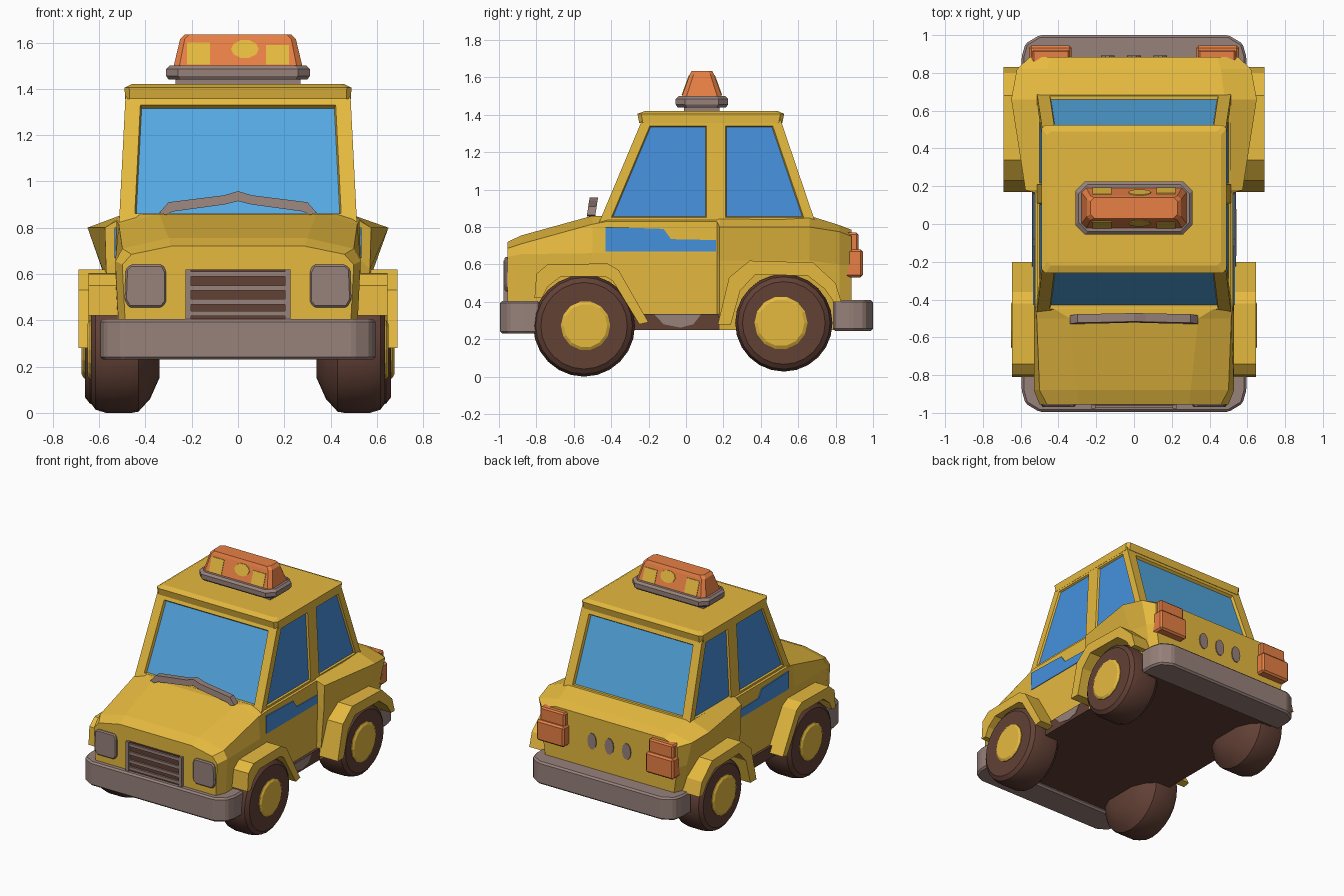
import bpy, bmesh, math

if "Cube" in bpy.data.objects:
    bpy.data.objects.remove(bpy.data.objects["Cube"])


def material(name, rgb):
    m = bpy.data.materials.new(name)
    m.diffuse_color = (*rgb, 1)
    m.use_nodes = True
    m.node_tree.nodes["Principled BSDF"].inputs["Base Color"].default_value = m.diffuse_color
    return m


YELLOW = material("taxi yellow", (0.79, 0.49, 0.05))
GLASS = material("screen blue", (0.09, 0.39, 0.76))
BLUE = material("side blue", (0.06, 0.28, 0.72))
GREY = material("warm grey", (0.31, 0.22, 0.195))
BROWN = material("dark brown", (0.122, 0.052, 0.036))
ORANGE = material("lamp orange", (0.82, 0.22, 0.06))


def finish(name, bm, mats, smooth=False):
    me = bpy.data.meshes.new(name)
    bm.to_mesh(me)
    bm.free()
    for m in mats:
        me.materials.append(m)
    ob = bpy.data.objects.new(name, me)
    bpy.context.collection.objects.link(ob)
    if smooth:
        bpy.ops.object.select_all(action='DESELECT')
        ob.select_set(True)
        bpy.context.view_layer.objects.active = ob
        bpy.ops.object.shade_smooth_by_angle(angle=math.radians(35))
    return ob


def loft_bm(rings, bevel=0.0):
    """Skin a list of equal point rings and cap both ends."""
    bm = bmesh.new()
    vs = [[bm.verts.new(p) for p in r] for r in rings]
    n = len(rings[0])
    for a, b in zip(vs, vs[1:]):
        for i in range(n):
            j = (i + 1) % n
            bm.faces.new((a[i], a[j], b[j], b[i]))
    bm.faces.new(vs[0])
    bm.faces.new(vs[-1])
    bmesh.ops.recalc_face_normals(bm, faces=bm.faces[:])
    if bevel:
        bmesh.ops.bevel(bm, geom=bm.edges[:], offset=bevel, segments=1,
                        affect='EDGES', profile=0.5)
    return bm


def loft(name, rings, mat, bevel=0.0, smooth=False):
    return finish(name, loft_bm(rings, bevel), [mat], smooth)


def prism(name, pts, axis, a, b, mat, bevel=0.0):
    """Extrude a 2D outline along an axis from a to b."""
    put = {'x': lambda t, p: (t, p[0], p[1]), 'y': lambda t, p: (p[0], t, p[1]),
           'z': lambda t, p: (p[0], p[1], t)}[axis]
    return loft(name, [[put(t, p) for p in pts] for t in (a, b)], mat, bevel)


def rect(x0, x1, y0, y1):
    return [(x0, y0), (x1, y0), (x1, y1), (x0, y1)]


def octo(hx, y0, y1, c, z):
    """Rectangle ring with cut corners at height z."""
    half = [(hx - c, y0), (hx, y0 + c), (hx, y1 - c), (hx - c, y1)]
    return [(x, y, z) for x, y in half] + [(-x, y, z) for x, y in reversed(half)]


def oval(cx, cz, rx, rz, n=10):
    return [(cx + rx * math.cos(i * math.tau / n), cz + rz * math.sin(i * math.tau / n))
            for i in range(n)]


# lower body: cross-sections along y (floor, waist, shoulder, top)
sections = [
    (-0.955, [(0.48, 0.25), (0.50, 0.64), (0.46, 0.685), (0.29, 0.72)]),
    (-0.88, [(0.51, 0.25), (0.53, 0.655), (0.50, 0.71), (0.30, 0.755)]),
    (-0.50, [(0.52, 0.25), (0.53, 0.66), (0.515, 0.815), (0.34, 0.86)]),
    (-0.42, [(0.52, 0.25), (0.53, 0.66), (0.525, 0.83), (0.47, 0.86)]),
    (0.165, [(0.52, 0.25), (0.53, 0.66), (0.525, 0.83), (0.47, 0.86)]),
    (0.18, [(0.54, 0.25), (0.57, 0.62), (0.575, 0.80), (0.49, 0.86)]),
    (0.66, [(0.54, 0.25), (0.585, 0.62), (0.65, 0.80), (0.48, 0.86)]),
    (0.82, [(0.53, 0.25), (0.58, 0.60), (0.62, 0.775), (0.46, 0.81)]),
    (0.885, [(0.50, 0.25), (0.55, 0.60), (0.55, 0.75), (0.44, 0.785)]),
]
bm = loft_bm([[(x, y, z) for x, z in pts] + [(-x, y, z) for x, z in reversed(pts)]
              for y, pts in sections])
for f in bm.faces:
    f.material_index = 1 if f.normal.z < -0.7 else 0
finish("lower_body", bm, [YELLOW, BROWN])

# cabin with framed, recessed windows
cabin = []
for z, hx, y0, y1 in ((0.80, 0.515, -0.475, 0.70), (1.39, 0.485, -0.227, 0.50)):
    cabin.append([(-hx, y0, z), (hx, y0, z), (hx, 0.16, z),
                  (hx, y1, z), (-hx, y1, z), (-hx, 0.16, z)])
bm = loft_bm(cabin)
for f in [f for f in bm.faces if abs(f.normal.z) < 0.9]:
    side = abs(f.normal.x) > 0.7
    bmesh.ops.inset_individual(bm, faces=[f], thickness=0.05 if side else 0.066,
                               depth=0, use_even_offset=True)
    bmesh.ops.inset_individual(bm, faces=[f], thickness=0.006,
                               depth=-0.012 if side else -0.02, use_even_offset=True)
    f.material_index = 2 if side else 1
finish("cabin", bm, [YELLOW, GLASS, BLUE])

# roof
loft("roof", [octo(0.488, -0.25, 0.515, 0.02, 1.355), octo(0.49, -0.26, 0.525, 0.02, 1.405),
              octo(0.46, -0.22, 0.49, 0.02, 1.42)], YELLOW)

# roof sign
prism("sign_neck", rect(-0.27, 0.27, -0.01, 0.18), 'z', 1.40, 1.45, GREY)
loft("sign_base", [octo(0.30, -0.045, 0.215, 0.05, 1.44), octo(0.31, -0.055, 0.225, 0.05, 1.455),
                   octo(0.31, -0.055, 0.225, 0.05, 1.485), octo(0.295, -0.04, 0.21, 0.05, 1.50)], GREY)
loft("sign_lamp", [octo(0.28, -0.025, 0.195, 0.025, 1.49), octo(0.25, 0.02, 0.15, 0.02, 1.615),
                   octo(0.23, 0.03, 0.14, 0.02, 1.635)], ORANGE)
patches = [rect(-0.22, -0.12, 1.505, 1.60), oval(0.03, 1.572, 0.06, 0.04), rect(0.12, 0.22, 1.505, 1.59)]
for s in (-1, 1):
    for pts in patches:
        rings = [[(x, 0.085 + s * (0.11 - (z - 1.49) * 0.36 + d), z) for x, z in pts]
                 for d in (-0.003, 0.004)]
        loft("sign_patch", rings, YELLOW)

# bumpers
bumper = [(0.50, 0.995), (0.575, 0.95), (0.595, 0.88), (0.595, 0.78)]
bumper += [(-x, y) for x, y in reversed(bumper)]
prism("front_bumper", [(x, -y) for x, y in bumper], 'z', 0.23, 0.405, GREY, 0.012)
prism("rear_bumper", [(x, y + 0.005) for x, y in bumper], 'z', 0.245, 0.41, GREY, 0.012)

# grille
prism("grille_panel", rect(-0.22, 0.22, 0.40, 0.62), 'y', -0.962, -0.953, BROWN)
for z in (0.43, 0.48, 0.54, 0.60):
    prism("grille_slat", rect(-0.22, 0.22, z - 0.011, z + 0.011), 'y', -0.975, -0.955, GREY)
for x in (-0.215, 0.215):
    prism("grille_post", rect(x - 0.012, x + 0.012, 0.40, 0.62), 'y', -0.977, -0.955, GREY)

# wiper
arc = [(0.34, 0.865), (0.30, 0.91), (0.06, 0.94), (0, 0.958)]
under = [(0, 0.915), (0.06, 0.90), (0.28, 0.87), (0.31, 0.855)]
outline = arc + [(-x, z) for x, z in reversed(arc[:-1])] + [(-x, z) for x, z in reversed(under)] + under[1:]
loft("wiper", [[(x, y + (z - 0.86) * 0.15, z) for x, z in outline] for y in (-0.53, -0.485)], GREY)

# rear vents
for x in (-0.14, 0, 0.14):
    prism("rear_vent", oval(x, 0.61, 0.036, 0.06), 'y', 0.88, 0.892, GREY)


def ring(x, y, z, r, n):
    return [(x, y + r * math.cos(i * math.tau / n), z + r * math.sin(i * math.tau / n)) for i in range(n)]


front_arch = [(-0.81, 0.42), (-0.80, 0.55), (-0.74, 0.60), (-0.42, 0.605), (-0.36, 0.57), (-0.20, 0.29),
              (-0.25, 0.28), (-0.39, 0.51), (-0.43, 0.535), (-0.67, 0.535), (-0.74, 0.48), (-0.77, 0.42)]
rear_arch = [(0.83, 0.40), (0.80, 0.50), (0.68, 0.61), (0.34, 0.62), (0.23, 0.53), (0.17, 0.28),
             (0.24, 0.28), (0.29, 0.46), (0.37, 0.545), (0.65, 0.54), (0.74, 0.47), (0.79, 0.40)]
stripe = [(-0.43, 0.67), (0.16, 0.67), (0.16, 0.73), (-0.08, 0.735), (-0.12, 0.79), (-0.43, 0.80)]
tyre = [(0.36, 0.45), (0.40, 0.78), (0.45, 0.98), (0.48, 1), (0.59, 1), (0.635, 0.95), (0.655, 0.85)]

# paired side parts
for s in (-1, 1):
    prism("front_arch", front_arch, 'x', s * 0.48, s * 0.645, YELLOW)
    prism("rear_arch", rear_arch, 'x', s * 0.50, s * 0.69, YELLOW)
    prism("door_stripe", stripe, 'x', s * 0.525, s * 0.534, BLUE)
    prism("sill", rect(-0.30, 0.30, 0.25, 0.335), 'x', s * 0.45, s * 0.54, BROWN)
    for part, y, z, r, out, hub_y, hub in (("front", -0.545, 0.272, 0.272, -0.02, -0.537, 0.132),
                                           ("rear", 0.523, 0.287, 0.26, 0.005, 0.508, 0.142)):
        loft(part + "_tyre", [ring(s * (x + out), y, z, r * k, 24) for x, k in tyre],
             BROWN, smooth=True)
        loft(part + "_hub", [ring(s * (x + out), hub_y, z, hub * k, 14)
                             for x, k in ((0.62, 1), (0.66, 1), (0.67, 0.88))], YELLOW)
    # headlight
    lamp = [(s * x, z) for x, z in ((0.33, 0.455), (0.47, 0.455), (0.49, 0.49), (0.485, 0.62),
                                    (0.465, 0.64), (0.325, 0.64), (0.31, 0.61), (0.31, 0.48))]
    prism("headlight", lamp, 'y', -0.97, -0.89, GREY, 0.008)
    # two-tier tail light
    prism("tail_light_upper", rect(s * 0.34, s * 0.54, 0.66, 0.77), 'y', 0.85, 0.922, ORANGE, 0.01)
    prism("tail_light_lower", rect(s * 0.33, s * 0.555, 0.53, 0.68), 'y', 0.85, 0.945, ORANGE, 0.012)

# worn patch on the right sill
prism("sill_patch", [(-0.17, 0.333), (-0.12, 0.28), (-0.03, 0.262), (0.04, 0.28), (0.08, 0.333)],
      'x', 0.535, 0.543, GREY)
